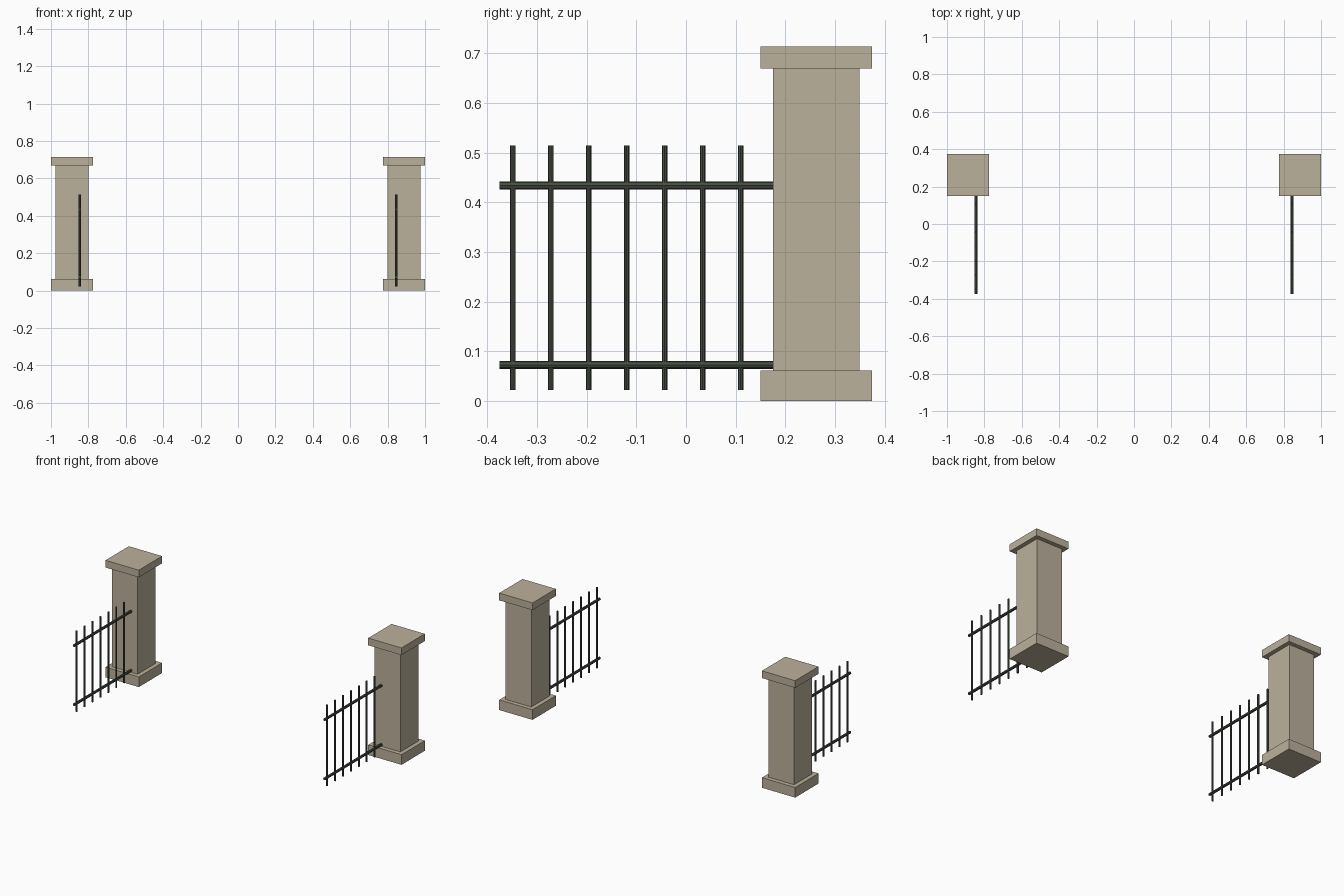
import bpy, math

if "Cube" in bpy.data.objects:
    bpy.data.objects.remove(bpy.data.objects["Cube"])

def material(name, color):
    m = bpy.data.materials.new(name)
    m.diffuse_color = color
    m.use_nodes = True
    m.node_tree.nodes["Principled BSDF"].inputs["Base Color"].default_value = m.diffuse_color
    return m

stone = material("stone", (0.50, 0.44, 0.33, 1))
iron = material("iron", (0.06, 0.075, 0.055, 1))

def box(name, center, size):
    bpy.ops.mesh.primitive_cube_add(size=1, location=center)
    o = bpy.context.object
    o.name = name
    o.scale = size
    o.data.materials.append(stone)

def rod(name, center, radius, length, rot=(0, 0, 0)):
    bpy.ops.mesh.primitive_cylinder_add(vertices=8, radius=radius, depth=length,
                                        location=center, rotation=rot)
    o = bpy.context.object
    o.name = name
    o.data.materials.append(iron)

for side, label in ((-1, "left"), (1, "right")):
    # stone gate pillar: plinth, shaft and cap
    px, py = side * 0.8875, 0.262
    for part, w, z0, z1 in (("plinth", 0.225, 0, 0.062),
                            ("shaft", 0.174, 0.062, 0.67),
                            ("cap", 0.225, 0.67, 0.714)):
        box(f"{label}_pillar_{part}", (px, py, (z0 + z1) / 2), (w, w, z1 - z0))

    # iron fence running forward from the pillar
    fx = side * 0.846
    for part, z in (("lower", 0.073), ("upper", 0.434)):
        rod(f"{label}_{part}_rail", (fx, -0.1, z), 0.008, 0.55, (math.pi / 2, 0, 0))
    for i in range(7):
        rod(f"{label}_bar_{i + 1}", (fx, -0.3485 + i * 0.0764, 0.2685), 0.0056, 0.493)
